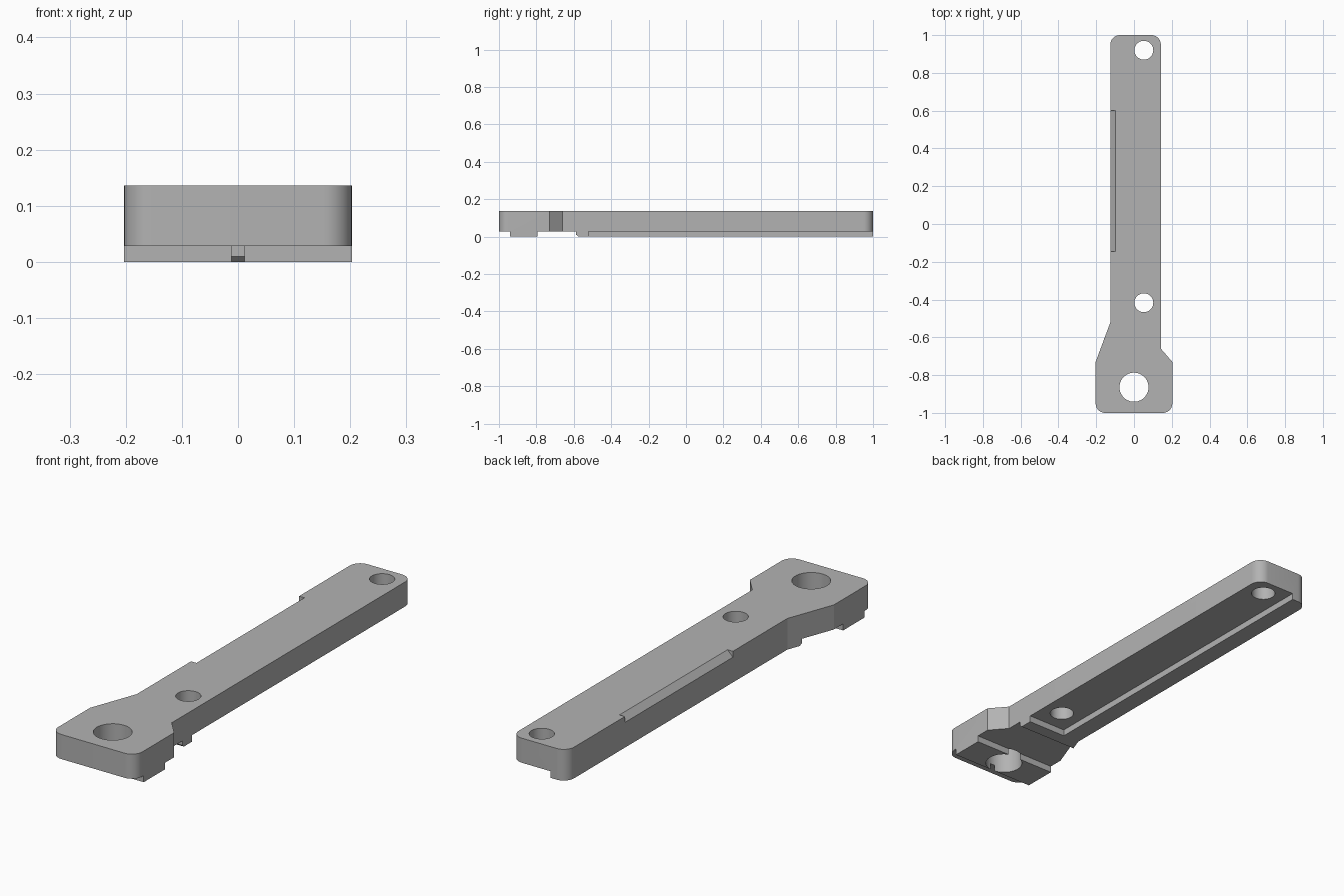
import bpy, bmesh, math
from mathutils import Matrix, Vector

cube = bpy.data.objects.get("Cube")
if cube:
    bpy.data.objects.remove(cube, do_unlink=True)

grey = bpy.data.materials.new("plain_grey")
grey.use_nodes = True
COLOUR = (0.45, 0.45, 0.45, 1)
grey.diffuse_color = COLOUR
grey.node_tree.nodes["Principled BSDF"].inputs["Base Color"].default_value = COLOUR

TOP, STEP = 0.136, 0.0286
IN_XZ = Matrix(((1, 0, 0, 0), (0, 0, 1, 0), (0, 1, 0, 0), (0, 0, 0, 1)))  # (x, z) profile along y
IN_YZ = Matrix(((0, 0, 1, 0), (1, 0, 0, 0), (0, 1, 0, 0), (0, 0, 0, 1)))  # (y, z) profile along x


def prism(name, points, low, high, frame=None):
    """Extrude a flat profile from low to high along its normal."""
    bm = bmesh.new()
    face = bm.faces.new([bm.verts.new((a, b, low)) for a, b in points])
    ext = bmesh.ops.extrude_face_region(bm, geom=[face])
    moved = [v for v in ext["geom"] if isinstance(v, bmesh.types.BMVert)]
    bmesh.ops.translate(bm, verts=moved, vec=(0, 0, high - low))
    if frame:
        bm.transform(frame)
    bmesh.ops.recalc_face_normals(bm, faces=bm.faces)
    mesh = bpy.data.meshes.new(name)
    bm.to_mesh(mesh)
    bm.free()
    obj = bpy.data.objects.new(name, mesh)
    obj.data.materials.append(grey)
    bpy.context.collection.objects.link(obj)
    return obj


def box(name, x0, x1, y0, y1, z0, z1):
    return prism(name, [(x0, y0), (x1, y0), (x1, y1), (x0, y1)], z0, z1)


def circle(x, y, r, n=48):
    return [(x + r * math.cos(math.tau * i / n), y + r * math.sin(math.tau * i / n)) for i in range(n)]


def arc(x, y, r, start, n=10):
    """Quarter circle, counter-clockwise from a start angle in degrees."""
    angles = [math.radians(start + 90 * i / n) for i in range(n + 1)]
    return [(x + r * math.cos(a), y + r * math.sin(a)) for a in angles]


# Arm outline with a wide front head and rounded corners
R = 0.05
HEAD, LEFT, RIGHT = 0.203, 0.142, -0.125
outline = (arc(HEAD - R, -1 + R, R, 270) + [(HEAD, -0.73), (LEFT, -0.66)]
           + arc(LEFT - R, 1 - R, R, 0) + arc(RIGHT + R, 1 - R, R, 90)
           + [(RIGHT, -0.52), (-HEAD, -0.73)] + arc(-HEAD + R, -1 + R, R, 180))
arm = prism("lever_arm", outline, 0, TOP)

cutters = [
    # Underside steps: front lip, cross channel, long recess open at the left and back
    box("front_lip_cutter", -1, 1, -1.2, -0.94, -1, STEP),
    prism("channel_cutter", [(-0.794, -0.1), (-0.794, STEP), (-0.587, STEP), (-0.587, 0.01),
                             (-0.576, 0), (-0.576, -0.1)], -1, 1, IN_YZ),
    box("recess_cutter", -0.045, 1, -0.52, 1.2, -1, STEP),
    # Chamfer on the upper right edge
    prism("chamfer_cutter", [(RIGHT + 0.026, TOP), (RIGHT + 0.026, TOP + 0.1), (RIGHT - 0.1, TOP + 0.1),
                             (RIGHT - 0.1, TOP - 0.026), (RIGHT, TOP - 0.026)], -0.145, 0.6, IN_XZ),
    # Pivot hole and two fixing holes
    prism("pivot_hole_cutter", circle(0, -0.864, 0.077), -1, 1),
    prism("front_hole_cutter", circle(0.052, -0.417, 0.05), -1, 1),
    prism("back_hole_cutter", circle(0.052, 0.92, 0.05), -1, 1),
]

bpy.ops.object.select_all(action="DESELECT")
arm.select_set(True)
bpy.context.view_layer.objects.active = arm
for cutter in cutters:
    cutter.hide_render = True
    cut = arm.modifiers.new(cutter.name, "BOOLEAN")
    cut.operation = "DIFFERENCE"
    cut.solver = "EXACT"
    cut.object = cutter
    bpy.ops.object.modifier_apply(modifier=cut.name)
    bpy.data.objects.remove(cutter, do_unlink=True)

bpy.ops.object.shade_smooth_by_angle(angle=math.radians(20))
